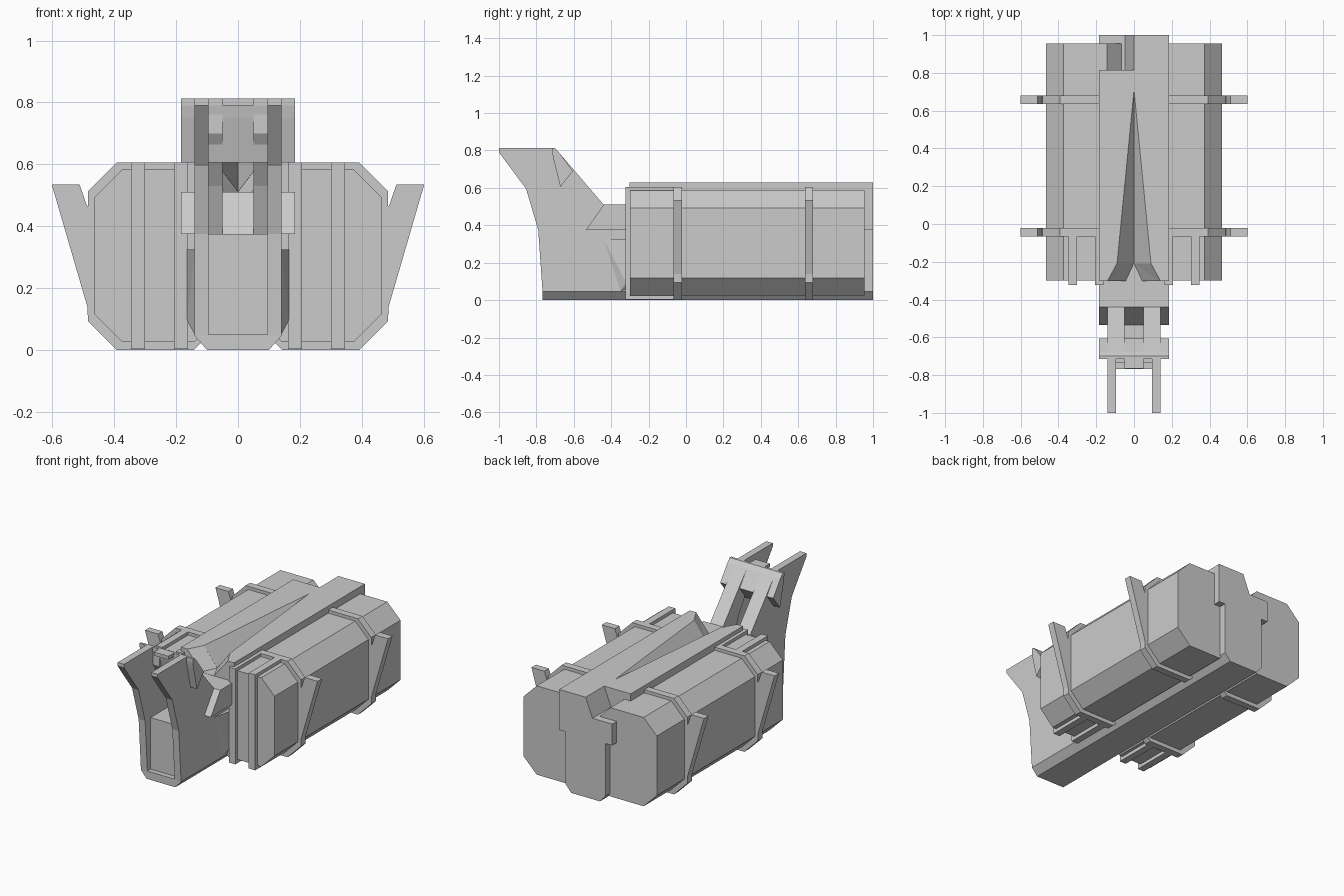
import bpy, bmesh
from mathutils import Vector

if "Cube" in bpy.data.objects:
    bpy.data.objects.remove(bpy.data.objects["Cube"])


def finish(name, bm, mirror=False):
    bmesh.ops.recalc_face_normals(bm, faces=bm.faces)
    me = bpy.data.meshes.new(name)
    bm.to_mesh(me)
    bm.free()
    ob = bpy.data.objects.new(name, me)
    bpy.context.collection.objects.link(ob)
    if mirror:
        m = ob.modifiers.new("mirror_x", 'MIRROR')
        m.use_mirror_merge = False
    return ob


def prism(name, pts, axis, a, b, mirror=False):
    """Extrude a 2D profile: axis 'Y' takes (x, z) points, axis 'X' takes (y, z)."""
    bm = bmesh.new()
    if axis == 'Y':
        vs = [bm.verts.new((p, a, q)) for p, q in pts]
        move = (0, b - a, 0)
    else:
        vs = [bm.verts.new((a, p, q)) for p, q in pts]
        move = (b - a, 0, 0)
    face = bm.faces.new(vs)
    ext = bmesh.ops.extrude_face_region(bm, geom=[face])
    bmesh.ops.translate(bm, vec=Vector(move),
                        verts=[g for g in ext['geom'] if isinstance(g, bmesh.types.BMVert)])
    return finish(name, bm, mirror)


def box(name, x, y, z, mirror=False):
    return prism(name, [(x[0], z[0]), (x[1], z[0]), (x[1], z[1]), (x[0], z[1])],
                 'Y', y[0], y[1], mirror)


def hull(name, pts, mirror=False):
    bm = bmesh.new()
    for p in pts:
        bm.verts.new(p)
    bmesh.ops.convex_hull(bm, input=bm.verts)
    return finish(name, bm, mirror)


def octagon(x0, x1, z0, z1, c):
    return [(x0 + c, z0), (x1 - c, z0), (x1, z0 + c), (x1, z1 - c),
            (x1 - c, z1), (x0 + c, z1), (x0, z1 - c), (x0, z0 + c)]


# Side pods
prism("side_pod", octagon(0.05, 0.465, 0.025, 0.585, 0.092), 'Y', -0.3, 0.955, True)

# Bands round the pods, each with an upswept fin
for i, y in enumerate((-0.067, 0.635)):
    prism(f"pod_band_{i}", octagon(0.05, 0.485, 0, 0.605, 0.093), 'Y', y, y + 0.045, True)
    prism(f"band_fin_{i}", [(0.47, 0.1), (0.485, 0.1), (0.487, 0.14), (0.602, 0.535),
                            (0.512, 0.535), (0.488, 0.465), (0.47, 0.465)],
          'Y', y, y + 0.045, True)

# Upright ribs wrapping the front of the pods
for i, x in enumerate((0.162, 0.301)):
    box(f"front_rib_{i}", (x, x + 0.045), (-0.323, -0.06), (0.003, 0.605), True)

# Central keel running full length
keel = [(-0.1, 0), (0.1, 0), (0.14, 0.045), (0.14, 0.38), (-0.14, 0.38), (-0.14, 0.045)]
prism("keel", keel, 'Y', -0.5, 1.0)
prism("neck_base", keel[:3] + [(0.14, 0.05), (-0.14, 0.05)] + keel[5:], 'Y', -0.767, -0.45)

# Shoulder beam with a sloped nose
prism("shoulder_beam", [(-0.535, 0.375), (1.0, 0.375), (1.0, 0.51), (-0.44, 0.51)],
      'X', -0.185, 0.185)

# Top deck, stepped at the rear, with a V groove cut into it
deck = box("top_deck", (-0.185, 0.185), (-0.303, 0.815), (0.505, 0.63))
prism("rear_deck", [(0, 0.63), (0.185, 0.63), (0.185, 0.505), (-0.05, 0.505)], 'Y', 0.815, 1.0)

t, f = 0.6301, 0.511
groove = hull("groove_cutter", [(0, 0.71, t), (-0.09, -0.209, t), (0.09, -0.209, t), (0, -0.209, f),
                                (0, 0.71, 0.7), (-0.09, -0.209, 0.7), (0.09, -0.209, 0.7)])
flare = hull("flare_cutter", [(sx * x, y, z) for sx in (-1, 1) for x, y, z in
                              ((0.09, -0.2085, t), (0.09, -0.2085, 0.7), (0.001, -0.2085, f),
                               (0.145, -0.31, t), (0.145, -0.31, 0.7), (0.048, -0.31, f))])
for cutter in (groove, flare):
    m = deck.modifiers.new("cut", 'BOOLEAN')
    m.object = cutter
    m.operation = 'DIFFERENCE'
    m.solver = 'EXACT'
    cutter.hide_render = True
    cutter.hide_viewport = True

# Neck: two side plates that sweep forward into prongs
prism("neck_plate", [(-0.767, 0.045), (-0.79, 0.375), (-0.855, 0.595), (-1.0, 0.79),
                     (-1.0, 0.812), (-0.7, 0.812), (-0.68, 0.79), (-0.44, 0.51),
                     (-0.3, 0.51), (-0.3, 0.045)], 'X', 0.095, 0.14, True)
box("neck_core", (-0.096, 0.096), (-0.735, -0.45), (0.04, 0.375))

# Sloping struts behind the plates
prism("neck_strut", [(-0.44, 0.51), (-0.535, 0.375), (-0.6, 0.53), (-0.71, 0.7),
                     (-0.71, 0.79), (-0.68, 0.79)], 'X', 0.05, 0.14, True)

# Gussets joining neck to body
hull("neck_gusset", [(0.13, -0.44, 0.325), (0.14, -0.44, 0.325), (0.14, -0.35, 0.05),
                     (0.165, -0.32, 0.095), (0.165, -0.32, 0.325), (0.13, -0.3, 0.05),
                     (0.13, -0.3, 0.325), (0.165, -0.3, 0.325), (0.165, -0.3, 0.095)], True)

# Head crossbar and its small front lip
prism("head_crossbar", [(-0.715, 0.812), (-0.7, 0.812), (-0.675, 0.785), (-0.605, 0.69),
                        (-0.672, 0.605), (-0.708, 0.75), (-0.715, 0.79)], 'X', -0.185, 0.185)
box("head_lip", (-0.05, 0.05), (-0.765, -0.71), (0.79, 0.812))
